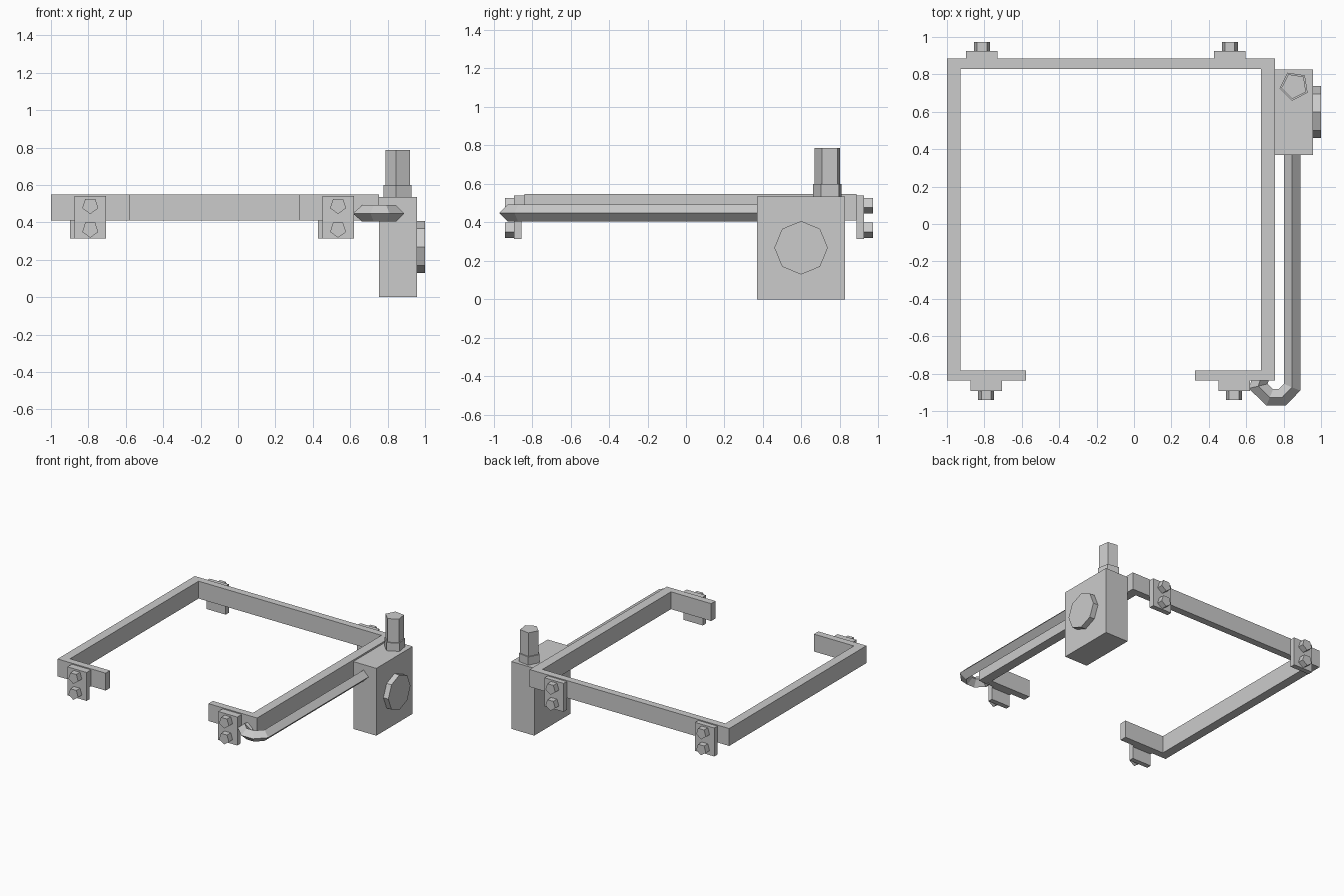
import bpy, bmesh, math
from mathutils import Vector

if "Cube" in bpy.data.objects:
    bpy.data.objects.remove(bpy.data.objects["Cube"])


def make(name, rings, closed_ends=True):
    """Skin a list of equal-length vertex rings into a capped solid."""
    bm = bmesh.new()
    vs = [[bm.verts.new(p) for p in r] for r in rings]
    n = len(vs[0])
    for a, b in zip(vs, vs[1:]):
        for i in range(n):
            j = (i + 1) % n
            bm.faces.new((a[i], a[j], b[j], b[i]))
    if closed_ends:
        bm.faces.new(vs[0])
        bm.faces.new(vs[-1])
    bmesh.ops.recalc_face_normals(bm, faces=bm.faces)
    me = bpy.data.meshes.new(name)
    bm.to_mesh(me)
    bm.free()
    ob = bpy.data.objects.new(name, me)
    bpy.context.collection.objects.link(ob)
    return ob


def extrude(name, profile, z0, z1):
    return make(name, [[(x, y, z) for x, y in profile] for z in (z0, z1)])


def box(name, x0, x1, y0, y1, z0, z1):
    return extrude(name, [(x0, y0), (x1, y0), (x1, y1), (x0, y1)], z0, z1)


def prism(name, sides, r, axis, centre, lo, hi, phase):
    """Regular prism along an axis; centre gives the two other coordinates."""
    rings = []
    for h in (lo, hi):
        ring = []
        for i in range(sides):
            a = math.radians(phase) + math.tau * i / sides
            p = [centre[0] + r * math.cos(a), centre[1] + r * math.sin(a)]
            p.insert("xyz".index(axis), h)
            ring.append(p)
        rings.append(ring)
    return make(name, rings)


# Open bracket frame, gap at the front
frame = [(-0.577, -0.838), (-1, -0.838), (-1, 0.886), (0.755, 0.886),
         (0.755, -0.838), (0.327, -0.838), (0.327, -0.783), (0.68, -0.783),
         (0.68, 0.83), (-0.928, 0.83), (-0.928, -0.783), (-0.577, -0.783)]
extrude("frame", frame, 0.41, 0.548)

# Clamp plates, each with two pentagonal bolts
for side, xc in (("left", -0.79), ("right", 0.535)):
    for end, x, y0, y1, b0, b1 in (("front", xc, -0.893, -0.855, -0.94, -0.893),
                                   ("back", xc - 0.023, 0.886, 0.926, 0.926, 0.972)):
        name = f"{end}_{side}"
        box(name + "_plate", x - 0.084, x + 0.084, y0, y1, 0.314, 0.54)
        if end == "front":
            box(name + "_shim", x - 0.084, x + 0.084, -0.855, -0.838, 0.41, 0.54)
        for part, z in (("upper", 0.49), ("lower", 0.363)):
            prism(f"{name}_{part}_bolt", 5, 0.045, "y", (x, z), b0, b1, -90)

# Lock housing with octagonal disc and pentagonal post
box("housing", 0.755, 0.957, 0.37, 0.827, 0, 0.535)
prism("housing_disc", 8, 0.139, "x", (0.598, 0.268), 0.957, 1.0, 0)
prism("post_collar", 5, 0.08, "z", (0.857, 0.738), 0.535, 0.6, 45)
prism("post", 5, 0.07, "z", (0.857, 0.738), 0.6, 0.787, 45)

# Diamond-section rod with a hooked end, mitred at each bend
path = [Vector(p) for p in ((0.845, 0.375), (0.845, -0.873), (0.792, -0.927),
                            (0.726, -0.927), (0.664, -0.867), (0.68, -0.82))]
R, rings = 0.044, []
for i, p in enumerate(path):
    d0 = (p - path[max(i - 1, 0)]) if i else path[1] - p
    d1 = (path[i + 1] - p) if i < len(path) - 1 else d0
    d0, d1 = d0.normalized(), d1.normalized()
    t = (d0 + d1).normalized()
    n = Vector((-t.y, t.x)) * (R / max(t.dot(d0), 0.8))
    rings.append([(p.x + n.x, p.y + n.y, 0.448), (p.x, p.y, 0.448 + R),
                  (p.x - n.x, p.y - n.y, 0.448), (p.x, p.y, 0.448 - R)])
make("hooked_rod", rings)
